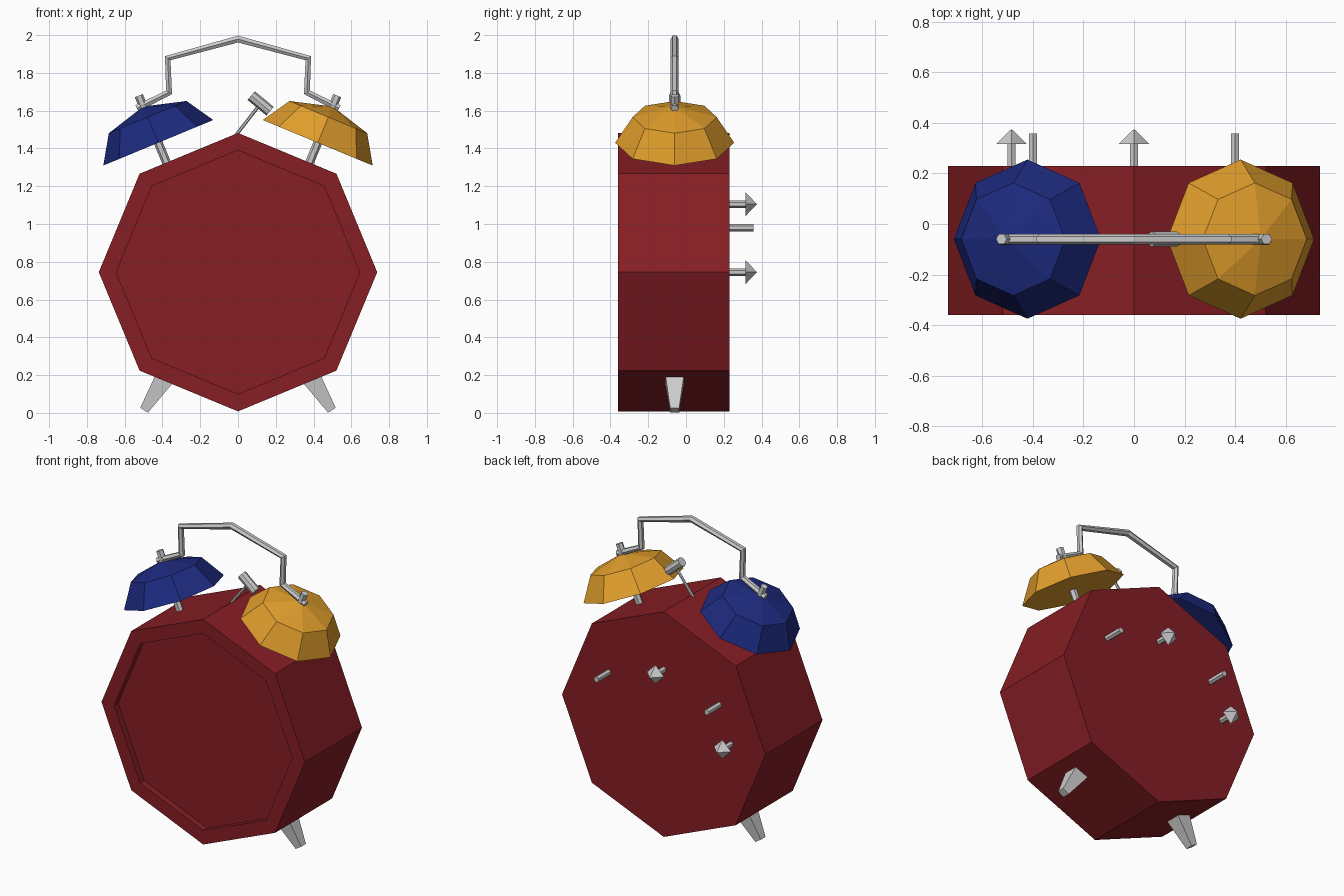
import bpy, bmesh, math
from mathutils import Vector, Matrix

if "Cube" in bpy.data.objects:
    bpy.data.objects.remove(bpy.data.objects["Cube"])

MID = -0.06          # depth plane shared by bells, feet, handle and hammer
TILT = math.radians(22.5)


def material(name, rgb):
    m = bpy.data.materials.new(name)
    m.diffuse_color = (*rgb, 1)
    m.use_nodes = True
    m.node_tree.nodes["Principled BSDF"].inputs["Base Color"].default_value = m.diffuse_color
    return m


def make(name, bm, mat=None):
    bmesh.ops.recalc_face_normals(bm, faces=bm.faces)
    me = bpy.data.meshes.new(name)
    bm.to_mesh(me)
    bm.free()
    if mat:
        me.materials.append(mat)
    ob = bpy.data.objects.new(name, me)
    bpy.context.collection.objects.link(ob)
    return ob


def taper(a, b, r1, r2, sides, spin=0.0):
    """Bmesh cone or prism running from point a to point b."""
    a, b = Vector(a), Vector(b)
    d = b - a
    rot = d.to_track_quat('Z', 'Y').to_matrix().to_4x4()
    mat = Matrix.Translation((a + b) / 2) @ rot @ Matrix.Rotation(spin, 4, 'Z')
    bm = bmesh.new()
    bmesh.ops.create_cone(bm, cap_ends=True, segments=sides, radius1=r1,
                          radius2=r2, depth=d.length, matrix=mat)
    return bm


red = material("red", (0.24, 0.013, 0.018))
blue = material("blue", (0.012, 0.023, 0.21))
yellow = material("yellow", (0.75, 0.34, 0.025))

# Octagonal case with recessed dial
bm = taper((0, -0.36, 0.745), (0, 0.23, 0.745), 0.737, 0.737, 8)
front = min(bm.faces, key=lambda f: f.calc_center_median().y)
bmesh.ops.inset_region(bm, faces=[front], thickness=0.0924)
front = min((f for f in bm.faces if abs(f.normal.y) > 0.9 and len(f.verts) == 8),
            key=lambda f: f.calc_center_median().y)
dial = bmesh.ops.extrude_discrete_faces(bm, faces=[front])["faces"][0]
bmesh.ops.translate(bm, verts=dial.verts, vec=(0, 0.04, 0))
make("case", bm, red)

for side, s, mat in (("left", -1, blue), ("right", 1, yellow)):
    # Bell: flattened half sphere with a closed underside
    bm = bmesh.new()
    bmesh.ops.create_uvsphere(bm, u_segments=8, v_segments=4, radius=0.315)
    bmesh.ops.delete(bm, geom=[v for v in bm.verts if v.co.z < -0.01], context='VERTS')
    bmesh.ops.holes_fill(bm, edges=[e for e in bm.edges if e.is_boundary], sides=0)
    bmesh.ops.scale(bm, verts=bm.verts, vec=(1, 1, 0.66))
    centre = Vector((s * 0.422, MID, 1.43))
    bm.transform(Matrix.Translation(centre) @ Matrix.Rotation(s * TILT, 4, 'Y'))
    make(side + "_bell", bm, mat)

    # Post through the bell
    axis = Vector((s * math.sin(TILT), 0, math.cos(TILT)))
    make(side + "_bell_post",
         taper(centre - axis * 0.17, centre + axis * 0.27, 0.023, 0.023, 6))

    # Square tapered foot
    make(side + "_foot",
         taper((s * 0.497, MID, 0.014), (s * 0.36, MID, 0.23),
               0.034, 0.082, 4, math.pi / 4))

    # Plain setting pin on the back
    make(side + "_back_pin",
         taper((s * 0.4, 0.2, 0.98), (s * 0.4, 0.358, 0.98), 0.019, 0.019, 6))

# Winding keys with pyramid ends
for name, x, z in (("upper", 0, 1.105), ("side", -0.485, 0.745)):
    make(name + "_key_stem", taper((x, 0.2, z), (x, 0.33, z), 0.019, 0.019, 6))
    make(name + "_key_tip", taper((x, 0.316, z), (x, 0.376, z), 0.062, 0, 4))

# Hammer
make("hammer_rod", taper((-0.015, MID, 1.465), (0.12, MID, 1.638), 0.009, 0.009, 6))
make("hammer_head", taper((0.07, MID, 1.68), (0.17, MID, 1.597), 0.03, 0.03, 8))

# Carrying handle swept along a bent path
half = [(-0.535, 1.612), (-0.365, 1.697), (-0.372, 1.878)]
path = half + [(0, 1.979)] + [(-x, z) for x, z in reversed(half)]
cu = bpy.data.curves.new("handle", 'CURVE')
cu.dimensions = '3D'
cu.bevel_depth = 0.021
cu.bevel_resolution = 1
cu.use_fill_caps = True
sp = cu.splines.new('POLY')
sp.use_smooth = False
sp.points.add(len(path) - 1)
for p, (x, z) in zip(sp.points, path):
    p.co = (x, MID, z, 1)
handle = bpy.data.objects.new("handle", cu)
bpy.context.collection.objects.link(handle)
bpy.context.view_layer.objects.active = handle
handle.select_set(True)
bpy.ops.object.convert(target='MESH')
